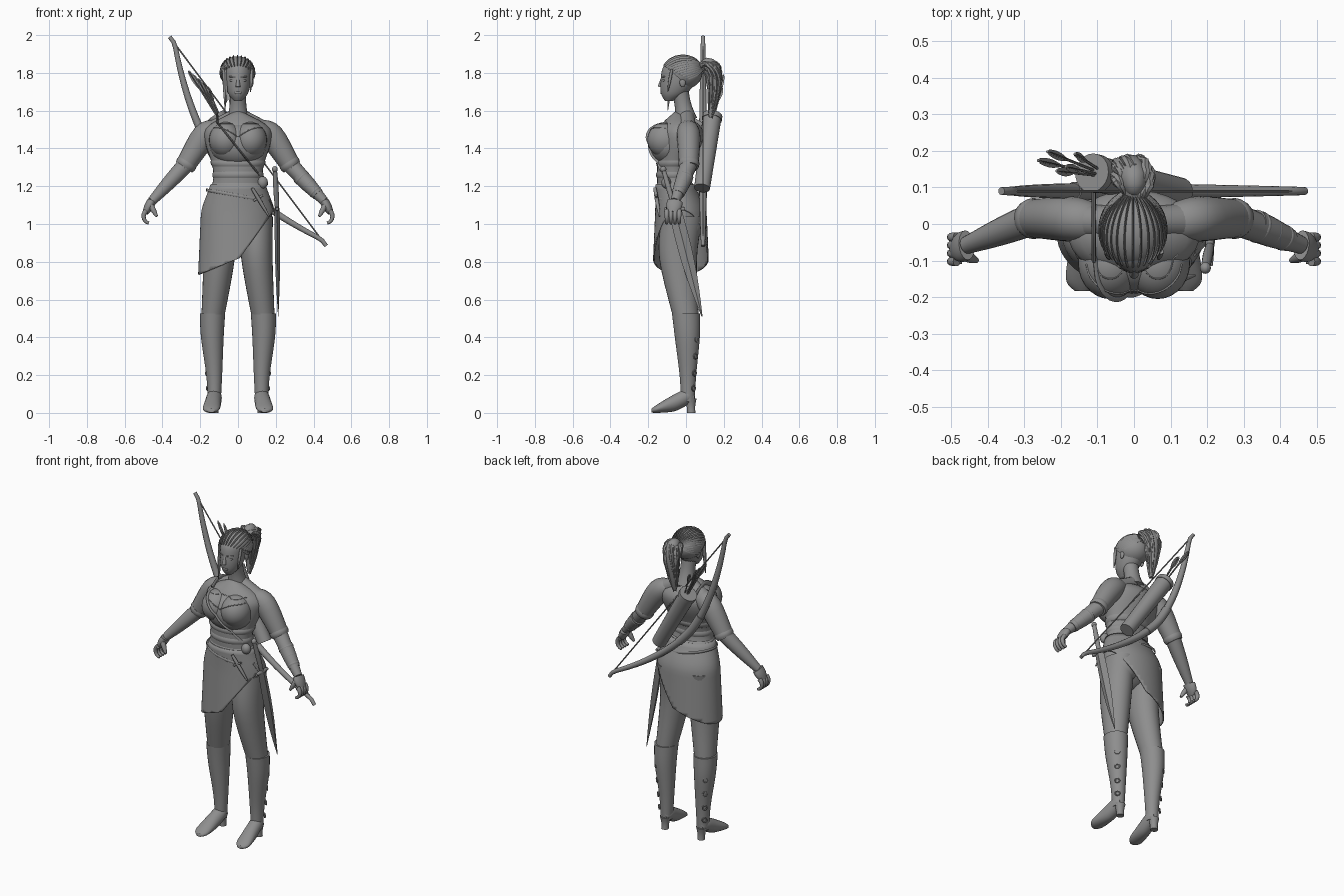
import bpy, bmesh, random
from math import sin, cos, pi, tau, radians
from mathutils import Vector
from mathutils.bvhtree import BVHTree

random.seed(4)
cube = bpy.data.objects.get("Cube")
if cube:
    bpy.data.objects.remove(cube, do_unlink=True)

# One plain grey for everything
colour = (.27, .27, .27, 1)
grey = bpy.data.materials.new("plain grey")
grey.use_nodes = True
grey.diffuse_color = colour
grey.node_tree.nodes["Principled BSDF"].inputs["Base Color"].default_value = colour
X, Y, Z = Vector((1, 0, 0)), Vector((0, 1, 0)), Vector((0, 0, 1))


def at(x, y, z):
    return Vector((x, y, z))


def finish(name, bm, cuts, sharp):
    """Trim by planes, then make a smooth-shaded object."""
    for point, normal in cuts:
        geometry = bm.verts[:] + bm.edges[:] + bm.faces[:]
        bmesh.ops.bisect_plane(bm, geom=geometry, plane_co=point, plane_no=normal, clear_inner=True)
    bmesh.ops.recalc_face_normals(bm, faces=bm.faces)
    mesh = bpy.data.meshes.new(name)
    bm.to_mesh(mesh)
    bm.free()
    mesh.materials.append(grey)
    ob = bpy.data.objects.new(name, mesh)
    bpy.context.scene.collection.objects.link(ob)
    bpy.ops.object.select_all(action='DESELECT')
    ob.select_set(True)
    bpy.context.view_layer.objects.active = ob
    bpy.ops.object.shade_smooth_by_angle(angle=radians(sharp))
    return ob


def spline(points, steps=5):
    """Catmull-Rom through points of any size."""
    p = [Vector(q) for q in points]
    p = [p[0]] + p + [p[-1]]
    out = []
    for a, b, c, d in zip(p, p[1:], p[2:], p[3:]):
        for j in range(steps):
            t = j / steps
            out.append(b + (c - a) * t / 2 + (a * 2 - b * 5 + c * 4 - d) * t * t / 2
                       + (b * 3 - a - c * 3 + d) * t ** 3 / 2)
    return out + [p[-1]]


def loft(name, rings, axis=None, ref=Y, n=20, cap=True, side=1, cuts=(), sharp=50):
    """Skin elliptical rings (x, y, z, width, depth); side=-1 mirrors them."""
    centres = [at(r[0] * side, r[1], r[2]) for r in rings]
    bm = bmesh.new()
    loops = []
    for i, (ring, centre) in enumerate(zip(rings, centres)):
        ahead, behind = centres[min(i + 1, len(centres) - 1)], centres[max(i - 1, 0)]
        t = axis or (ahead - behind).normalized()
        u = ref.cross(t).normalized()
        v = t.cross(u)
        wide, deep = max(ring[3], .001), max(ring[4], .001)
        turns = [tau * k / n for k in range(n)]
        loops.append([bm.verts.new(centre + u * wide * cos(a) + v * deep * sin(a)) for a in turns])
    for lo, hi in zip(loops, loops[1:]):
        for k in range(n):
            bm.faces.new((lo[k - 1], lo[k], hi[k], hi[k - 1]))
    if cap:
        bm.faces.new(loops[0])
        bm.faces.new(loops[-1])
    return finish(name, bm, cuts, sharp)


def limb(name, start, end, r_start, r_end, bulge=0, flat=1, **options):
    """A tapering, optionally bulging form between two points."""
    rings = []
    for i in range(9):
        t = i / 8
        r = r_start + (r_end - r_start) * t + bulge * sin(pi * t)
        rings.append((*start.lerp(end, t), r, r * flat))
    return loft(name, rings, **options)


def cord(name, points, wide, deep=None, n=8, **options):
    """A strand, strap or rod of constant section."""
    return loft(name, [(*p, wide, deep or wide) for p in points], n=n, **options)


def ball(name, centre, size, cuts=()):
    bm = bmesh.new()
    bmesh.ops.create_uvsphere(bm, u_segments=28, v_segments=18, radius=1)
    for v in bm.verts:
        v.co = centre + v.co * Vector(size).length if isinstance(size, float) else Vector(
            c + s * q for c, s, q in zip(centre, size, v.co))
    return finish(name, bm, cuts, sharp=50)


# Hourglass body: widest at hip and chest, narrow at the waist between
HIP, CHEST = 1.04, 1.48


def figure(z, grow=0, scale=1):
    wave = cos(tau * (max(z, HIP) - HIP) / (CHEST - HIP))
    return (0, -.045 + .018 * wave, z,
            (.155 + .025 * wave) * scale + grow, (.105 + .015 * wave) * scale + grow)


def levels(low, high, count):
    return [low + (high - low) * i / (count - 1) for i in range(count)]


body = []
for z in levels(.9, 1.6, 30):
    beyond = max(z - CHEST, HIP - .02 - z, 0) / .12
    body.append(figure(z, scale=max(1 - beyond ** 2, .05)))
torso = loft("torso", body, axis=Z, n=36)
chest = [ball("bodice_front", at(0, -.09, 1.42), (.15, .1, .115))]
for s in (1, -1):
    chest.append(ball("bust", at(s * .065, -.107, 1.445), (.088, .098, .095)))
    limb("shoulder_slope", at(s * .02, .003, 1.565), at(s * .16, .01, 1.485), .042, .048)
limb("neck", at(0, 0, 1.55), at(0, -.03, 1.7), .06, .045, -.008)

# Trim and strap draped over the front of the bodice
trees = [BVHTree.FromPolygons([v.co for v in o.data.vertices], [p.vertices for p in o.data.polygons])
         for o in [torso] + chest]


def drape(name, height, reach, wide, deep):
    path = []
    for x in levels(-reach, reach, 40):
        hits = [tree.ray_cast(at(x, -1, height(x)), Y)[0] for tree in trees]
        front = [h.y for h in hits if h]
        if front:
            path.append(at(x, min(front), height(x)))
    cord(name, path, wide, deep)


drape("chest_strap", lambda x: 1.4 - 1.25 * x, .11, .005, .012)
drape("neckline_trim", lambda x: 1.46 + .05 * sin(abs(x) * 14), .13, .003, .003)
drape("collar_edge", lambda x: 1.53, .12, .002, .002)
for z in (1.2, 1.26, 1.32):
    fold = [figure(z + .02 * k, .006 - .008 * k * k) for k in (-1, -.5, 0, .5, 1)]
    loft("bodice_fold", fold, axis=Z, n=36)

# Wrap skirt, open over the left thigh
corner = (.01, 0, .82)
skirt = loft("skirt", [figure(z, .01 + .045 * (1.2 - z)) for z in levels(1.21, .7, 20)], axis=Z, n=56,
             cap=False, cuts=[(corner, (-.4, 0, 1)), (corner, (-1.4, 0, 1))])
solid = skirt.modifiers.new("cloth", 'SOLIDIFY')
solid.thickness = .007
circle = [tau * i / 32 for i in range(33)]
_, middle, belt_z, wide, deep = figure(1.15, .012)
cord("hip_belt", [at(wide * cos(a), middle + deep * sin(a), belt_z - .03 * cos(a)) for a in circle],
     .003, .008, ref=Z)

# Joints of the left limbs; the right ones mirror them
shoulder, elbow, wrist = at(.178, .014, 1.465), at(.285, .015, 1.3), at(.457, -.058, 1.12)
knuckles = at(.49, -.07, 1.06)
boot_top, ankle = at(.135, 0, .525), at(.125, .01, .06)
heel = at(.125, .024, .075)

for s in (1, -1):
    # Legs and heeled boots
    ball("buttock", at(s * .085, .018, 1), (.08, .07, .1))
    loft("leg", spline([(.1, -.02, HIP, .085, .11), (.1, -.042, .82, .083, .1), (.134, 0, .5, .06, .067)]),
         axis=Z, side=s, n=28)
    loft("boot_shaft", spline([(*boot_top, .067, .074), (.136, .007, .4, .06, .066),
                               (.126, .01, .2, .042, .044), (*ankle, .034, .036)]), axis=Z, side=s, n=28)
    loft("boot_foot", spline([(.125, .045, .08, .02, .02), (.125, .01, .085, .038, .042),
                              (.132, -.06, .054, .043, .045), (.142, -.15, .023, .044, .023),
                              (.142, -.183, .012, .02, .01)]), axis=-Y, ref=Z, side=s)
    limb("boot_heel", heel, at(.125, .028, 0), .032, .022, -.004, axis=Z, side=s)

    # Buckles up the back of the boot
    outward = at(.66, .75, 0)
    along_boot = outward.cross(Z)
    for z in (.13, .21, .3, .39):
        centre = at(.13, .01, z) + outward * (.03 + .08 * z)
        cord("boot_buckle", [centre + (along_boot * cos(a) + Z * sin(a)) * .013 for a in circle[::2]],
             .004, side=s, n=6, ref=outward)

    # Arms in short sleeves
    collar = (.11, .005, 1.5, .05, .052)
    loft("sleeve", spline([collar, (*shoulder, .067, .062), (*elbow, .051, .051)]), side=s)
    limb("sleeve_cuff", shoulder.lerp(elbow, .82), elbow, .054, .05, .004, side=s)
    limb("forearm", shoulder.lerp(elbow, .9), wrist, .045, .024, .003, side=s)

    # Hands with loosely curled fingers
    limb("palm", wrist, knuckles, .024, .016, .004, 1.7, side=s)
    for i in range(4):
        y = -.102 + .022 * i
        finger = [(.466 + .034 * cos(a), y, 1.04 + .036 * sin(a), r, r)
                  for a, r in zip(levels(1, -1.4, 8), levels(.014, .008, 8))]
        loft("finger", finger, side=s, n=10)
    limb("thumb", at(.465, -.085, 1.105), at(.43, -.1, 1.04), .015, .007, .003, side=s)

# Bracer with thin bands on the left forearm
limb("bracer", elbow.lerp(wrist, .25), elbow.lerp(wrist, .8), .044, .032, .002)
for t in (.3, .5, .7):
    r = .05 - .022 * t
    limb("bracer_band", elbow.lerp(wrist, t), elbow.lerp(wrist, t + .05), r, r - .001, .002)

# Head and face
loft("head", spline([(0, -.09, 1.65, .02, .02), (0, -.065, 1.69, .052, .067), (0, -.04, 1.76, .07, .094),
                     (0, -.03, 1.84, .065, .085), (0, -.02, 1.88, .01, .01)]), axis=Z, n=32)
limb("nose", at(0, -.126, 1.775), at(0, -.137, 1.725), .006, .013)
ball("lips", at(0, -.125, 1.695), (.021, .011, .009))
for s in (1, -1):
    ball("eye", at(s * .029, -.114, 1.76), (.015, .011, .008))
    limb("brow", at(.012, -.13, 1.778), at(.046, -.113, 1.78), .004, .003, ref=Z, side=s)
    ball("ear", at(s * .073, -.018, 1.75), (.009, .016, .025))

# Hair swept back into a ponytail
crown, size = at(-.003, -.017, 1.8), (.092, .104, .088)
ball("hair_cap", crown, size, cuts=[((0, -.03, 1.765), (0, .16, .18))])
root = at(0, .95, .3).normalized()
for a in levels(-1.9, 1.9, 25):
    start = at(sin(a), -.9 * cos(a), .55 * cos(a) - .18).normalized()
    path = []
    for t in levels(0, 1, 16):
        path.append(crown + Vector(q * w for q, w in zip(start.slerp(root, t), size)))
    cord("hair_strand", path, .009, .003, n=6, ref=X + Z * .01)
limb("hair_tie", at(0, .075, 1.828), at(0, .105, 1.84), .026, .026, ref=X)
tail = spline([(0, .08, 1.83), (0, .12, 1.84), (-.01, .15, 1.76), (-.015, .13, 1.565)], 4)
spread = [.05 * sin(pi * (.1 + .83 * t)) for t in levels(0, 1, len(tail))]
loft("ponytail", [(*p, r * .9, r * .8) for p, r in zip(tail, spread)], ref=X)
for i in range(26):
    turn, drop = random.uniform(0, tau), random.uniform(-.04, .01)
    lock = []
    for t, p, r in zip(levels(0, 1, len(tail)), tail, spread):
        swirl = at(cos(turn + t), sin(turn + t) * .8, 0) * r * random.uniform(.85, 1.1)
        thick = .011 * sin(pi * (.2 + .78 * t))
        lock.append((*(p + swirl - Z * drop * t), thick, thick))
    loft("ponytail_lock", lock, ref=X, n=6)
for x, low in ((-.075, 1.6), (-.066, 1.64), (.074, 1.7)):
    limb("loose_lock", at(x, -.075, 1.82), at(x * .9, -.097, low), .007, .002, .003)

# Bow and string slung across the back
nock_top, nock_low = at(-.335, .09, 1.955), at(.44, .09, .92)
belly = Y.cross(nock_low - nock_top).normalized()
stave = []
for t in levels(-.035, 1.035, 40):
    swing = abs(2 * t - 1) ** 1.7
    centre = nock_top + (nock_low - nock_top) * t + belly * .19 * max(1 - swing, 0)
    stave.append((*centre, .022 - .01 * swing, .022 - .01 * swing))
loft("bow", stave, n=12)
cord("bow_grip", [ring[:3] for ring in stave[16:24]], .025, n=14)
limb("bow_string", nock_top, nock_low, .004, .004, n=6)

# Quiver and arrows
base, mouth = at(.125, .085, 1.19), at(-.115, .14, 1.575)
along = (mouth - base).normalized()
limb("quiver", base, mouth, .042, .05, n=24)
limb("quiver_rim", base.lerp(mouth, .94), mouth, .053, .053, n=24)
cord("shoulder_strap", spline([(-.11, -.1, 1.54), (-.11, -.02, 1.575), (-.11, .09, 1.52)]), .013, .006, ref=X)
for i in range(5):
    tip = mouth + along * (.28 - .025 * i) + at(.012 * i, .03 * sin(i * 2), 0)
    foot = mouth - along * .1
    limb("arrow_shaft", foot, tip, .004, .004, n=6)
    for thick, flat in ((.002, 6), (.012, .16)):
        limb("arrow_fletching", foot.lerp(tip, .7), foot.lerp(tip, .98), thick * .4, thick * .6, thick / 2, flat, n=4)

# Sword, dagger and pouch at the left hip
hilt, pommel, point = at(.207, -.06, 1.08), at(.195, -.12, 1.29), at(.213, .085, .51)
limb("sword_scabbard", hilt, point, .013, .001, .006, 2.6, n=4, sharp=20)
limb("sword_grip", hilt, pommel, .011, .011, .003)
limb("sword_guard", hilt - Y * .055, hilt + Y * .055, .008, .008, .004, ref=Z)
ball("sword_pommel", pommel, (.015, .016, .016))
dagger_top, dagger_tip = at(.075, -.165, 1.19), at(.165, -.14, 1.04)
limb("dagger", dagger_top, dagger_tip, .008, .004, .004)
cross = dagger_top.lerp(dagger_tip, .35)
limb("dagger_guard", cross - at(.025, 0, .015), cross + at(.025, 0, .015), .006, .006, ref=Z)
ball("belt_pouch", at(.13, -.105, 1.22), (.028, .025, .032))
limb("scabbard_hanger", at(.165, -.08, 1.13), at(.212, -.03, 1.02), .004, .004, flat=2.5)
